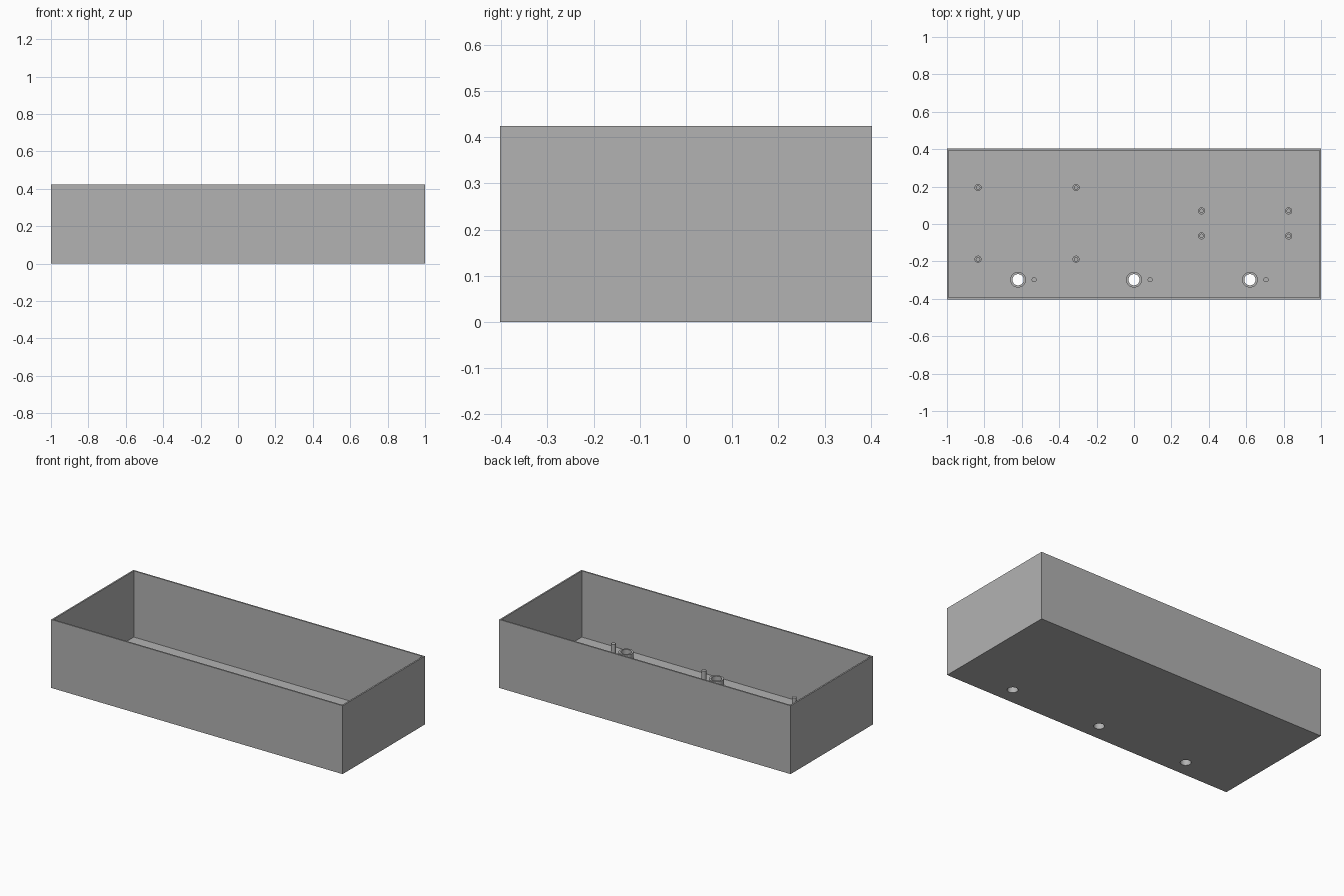
import bpy
import bmesh
from math import cos, sin, tau, radians

if "Cube" in bpy.data.objects:
    bpy.data.objects.remove(bpy.data.objects["Cube"])

LENGTH, DEPTH, HEIGHT = 2.0, 0.806, 0.424
WALL = 0.0133
FLOOR = 0.0135
HOLE_R = 0.03

grey = bpy.data.materials.new("plain_grey")
grey.use_nodes = True
grey.diffuse_color = (0.448, 0.448, 0.448, 1)
grey.node_tree.nodes["Principled BSDF"].inputs["Base Color"].default_value = grey.diffuse_color


def make_object(name, bm):
    bmesh.ops.recalc_face_normals(bm, faces=bm.faces)
    mesh = bpy.data.meshes.new(name)
    bm.to_mesh(mesh)
    bm.free()
    mesh.materials.append(grey)
    obj = bpy.data.objects.new(name, mesh)
    bpy.context.collection.objects.link(obj)
    return obj


def activate(obj):
    bpy.ops.object.select_all(action='DESELECT')
    obj.select_set(True)
    bpy.context.view_layer.objects.active = obj


def lathe(name, profile, x, y, sides=32, cap=False):
    """Turn (radius, z) points around a vertical axis at x, y."""
    bm = bmesh.new()
    rings = [[bm.verts.new((x + r * cos(tau * i / sides), y + r * sin(tau * i / sides), z))
              for i in range(sides)] for r, z in profile]
    for low, high in zip(rings, rings[1:]):
        for i in range(sides):
            j = (i + 1) % sides
            bm.faces.new((low[i], low[j], high[j], high[i]))
    if cap:
        bm.faces.new(rings[0])
        bm.faces.new(rings[-1])
    obj = make_object(name, bm)
    activate(obj)
    bpy.ops.object.shade_smooth_by_angle(angle=radians(30))
    return obj


def tube(name, x, y, outer, inner, top):
    return lathe(name, [(outer, FLOOR), (outer, top), (inner, top), (inner, FLOOR)], x, y)


# Open tray: a block whose top is inset and pushed down to the floor
bm = bmesh.new()
bmesh.ops.create_cube(bm, size=1)
for v in bm.verts:
    v.co = (v.co.x * LENGTH, v.co.y * DEPTH, (v.co.z + 0.5) * HEIGHT)
top_face = max(bm.faces, key=lambda f: f.calc_center_median().z)
bmesh.ops.inset_region(bm, faces=[top_face], thickness=WALL)
pocket = bmesh.ops.extrude_discrete_faces(bm, faces=[top_face])["faces"][0]
for v in pocket.verts:
    v.co.z = FLOOR
tray = make_object("tray", bm)

# Row of collared holes, each with a locating pin beside it
ROW_Y = -0.298
for label, x in (("right", -0.62), ("middle", 0.0), ("left", 0.62)):
    cutter = lathe("hole_cutter", [(HOLE_R, -0.05), (HOLE_R, 0.05)], x, ROW_Y, cap=True)
    cutter.hide_render = True
    cut = tray.modifiers.new("hole", 'BOOLEAN')
    cut.operation = 'DIFFERENCE'
    cut.solver = 'EXACT'
    cut.object = cutter
    activate(tray)
    bpy.ops.object.modifier_apply(modifier=cut.name)
    bpy.data.objects.remove(cutter)
    tube(label + "_collar", x, ROW_Y, 0.042, HOLE_R, 0.058)
    lathe(label + "_pin", [(0.0135, FLOOR), (0.0135, 0.086)], x + 0.086, ROW_Y, cap=True)

# Hollow board standoffs in two groups of four
for group, xs, ys in (("large_board", (-0.834, -0.31), (-0.188, 0.195)),
                      ("small_board", (0.361, 0.827), (-0.064, 0.07))):
    for x in xs:
        for y in ys:
            tube(group + "_standoff", x, y, 0.0187, 0.0095, 0.045)
